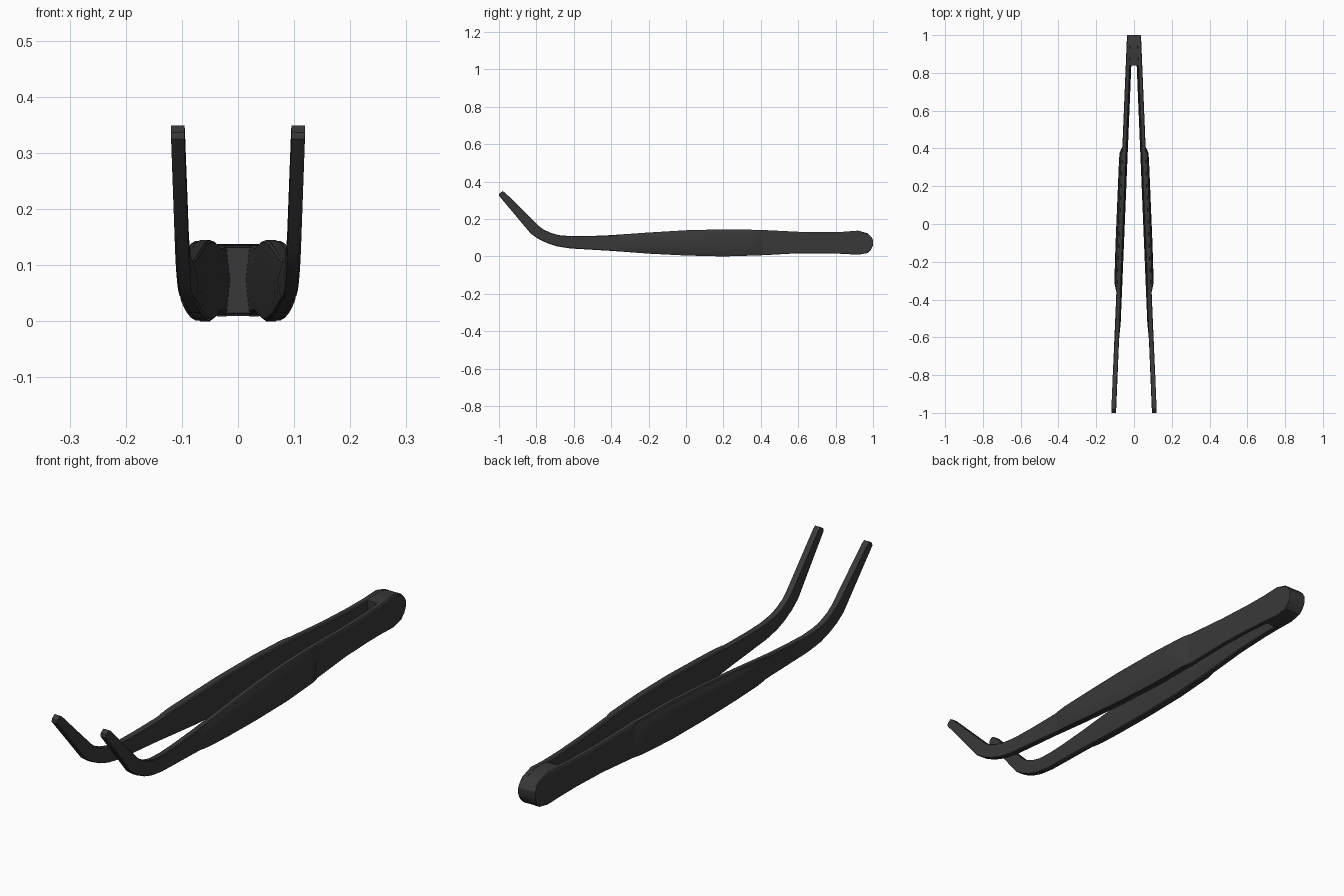
import bpy, bmesh, math

if "Cube" in bpy.data.objects:
    bpy.data.objects.remove(bpy.data.objects["Cube"])

black = bpy.data.materials.new("black_steel")
black.diffuse_color = (0.04, 0.04, 0.04, 1)
black.use_nodes = True
black.node_tree.nodes["Principled BSDF"].inputs["Base Color"].default_value = black.diffuse_color

# Side outline of one arm: lower (y, z) and upper (y, z) edge at each station
BENT = [(-0.998, .337, -.980, .349), (-1.0, .325, -.966, .340), (-.83, .122, -.787, .163),
        (-.79, .094, -.76, .143), (-.74, .070, -.72, .125), (-.69, .054, -.68, .114),
        (-.62, .043, -.61, .108)]
STRAIGHT = [(-.52, .037, .109), (-.4, .030, .114), (-.2, .015, .128), (0, .005, .140),
            (.2, 0, .145), (.4, .006, .142), (.6, .017, .132), (.75, .017, .130),
            (.84, .014, .132), (.92, .009, .138), (.97, .018, .124), (.99, .038, .106),
            (1.0, .060, .088)]


def outer(y):
    return .120 - .0415 * (y + 1)


def inner(y):
    return .096 - .0412 * (y + 1)


def edges(y):
    """Interpolated lower and upper z of the straight part of the arm."""
    for (y0, b0, t0), (y1, b1, t1) in zip(STRAIGHT, STRAIGHT[1:]):
        if y0 <= y <= y1:
            f = (y - y0) / (y1 - y0)
            return b0 + f * (b1 - b0), t0 + f * (t1 - t0)


def loft(name, rings):
    """Skin a list of closed rings and cap both ends."""
    bm = bmesh.new()
    vs = [[bm.verts.new(p) for p in ring] for ring in rings]
    n = len(vs[0])
    for a, b in zip(vs, vs[1:]):
        for i in range(n):
            j = (i + 1) % n
            bm.faces.new((a[i], a[j], b[j], b[i]))
    bm.faces.new(vs[0])
    bm.faces.new(vs[-1])
    bmesh.ops.recalc_face_normals(bm, faces=bm.faces)
    me = bpy.data.meshes.new(name)
    bm.to_mesh(me)
    bm.free()
    ob = bpy.data.objects.new(name, me)
    bpy.context.collection.objects.link(ob)
    me.materials.append(black)
    me.shade_smooth()
    me.set_sharp_from_angle(angle=math.radians(25))
    return ob


def arm_ring(side, yb, zb, yt, zt):
    # flat outer face, softly crowned inner face, small edge bevels
    def pt(x, f):
        return (side * x, yb + f * (yt - yb), zb + f * (zt - zb))
    y = (yb + yt) / 2
    o, i = outer(y), inner(y)
    crown = .006 if y > -.6 else .001
    return [pt(i, .03), pt(i + .004, 0), pt(o - .003, 0), pt(o, .04),
            pt(o, .96), pt(o - .003, 1), pt(i + .004, 1), pt(i, .97), pt(i - crown, .5)]


def pad_ring(side, y, d):
    b, t = edges(y)
    o = outer(y)
    prof = [(-.006, .01), (d * .35, .01), (d * .8, .14), (d, .35), (d, .65),
            (d * .8, .86), (d * .35, .99), (-.006, .99)]
    return [(side * (o + x), y, b + f * (t - b)) for x, f in prof]


PAD = [(-.36, .000), (-.31, .013), (-.2, .014), (-.1, .015), (0, .015), (.1, .015),
       (.2, .015), (.3, .015), (.375, .014), (.408, .001)]

for label, side in (("left", -1), ("right", 1)):
    # spring arm with bent tip
    stations = BENT + [(y, b, y, t) for y, b, t in STRAIGHT]
    loft(label + "_arm", [arm_ring(side, *s) for s in stations])
    # raised finger grip on the outside
    loft(label + "_grip", [pad_ring(side, y, d) for y, d in PAD])

# solid block joining the arms at the back
block = []
for y, b, t in STRAIGHT[-5:]:
    w = (inner(y) + outer(y)) / 2
    b, t = b + .0005, t - .0005
    block.append([(-w, y, b), (w, y, b), (w, y, t), (-w, y, t)])
loft("end_block", block)
